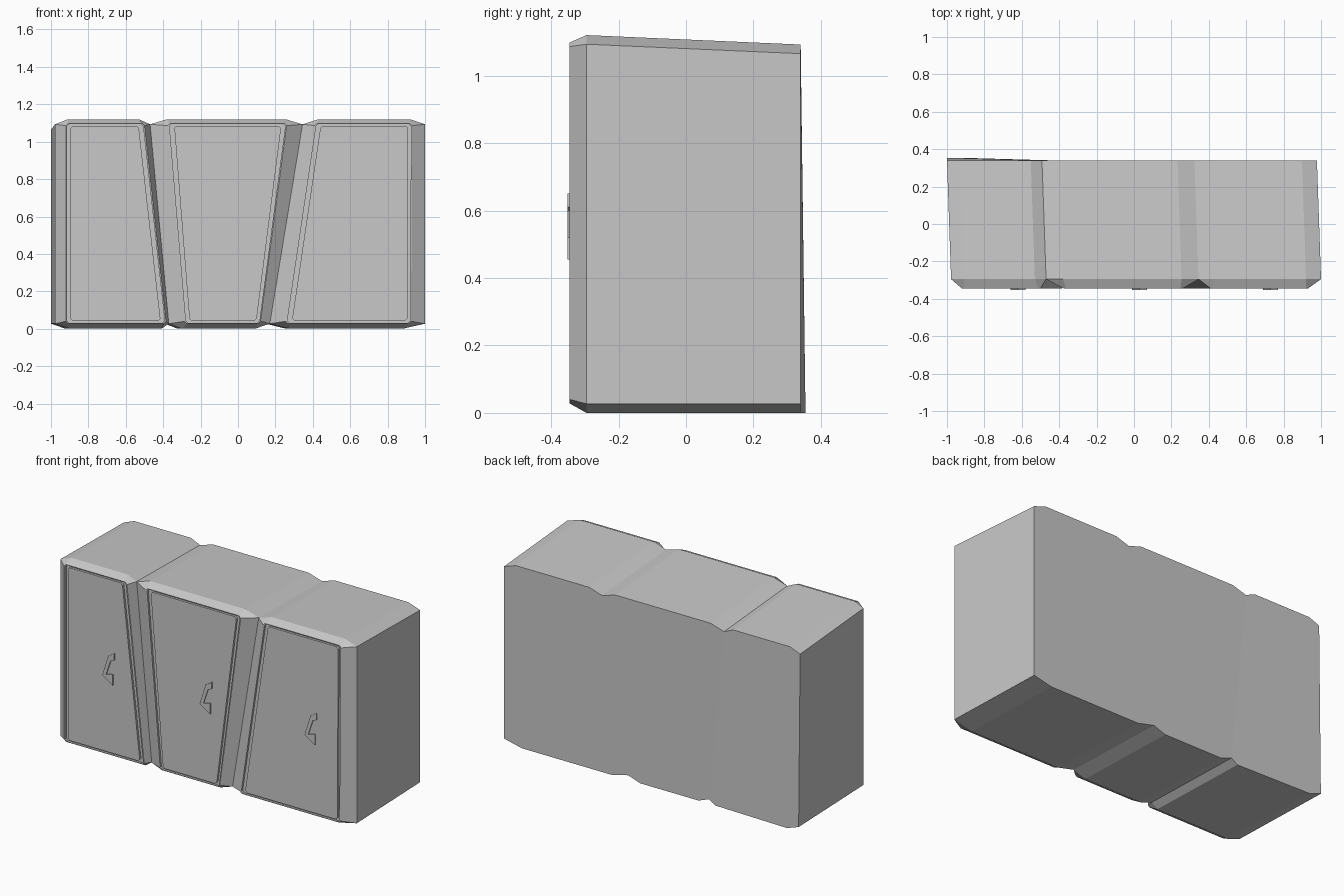
import bpy, bmesh

cube = bpy.data.objects.get("Cube")
if cube:
    bpy.data.objects.remove(cube, do_unlink=True)

grey = bpy.data.materials.new("plain grey")
grey.use_nodes = True
GREY = (0.58, 0.58, 0.58, 1)
grey.diffuse_color = GREY
grey.node_tree.nodes["Principled BSDF"].inputs["Base Color"].default_value = GREY

BEVEL_Y, FACE_Y, GROOVE_Y, BACK_Y = -0.295, -0.345, -0.332, 0.34


def loft(name, loops):
    """Skin equal-length closed loops and cap both ends."""
    bm = bmesh.new()
    rings = [[bm.verts.new(p) for p in loop] for loop in loops]
    n = len(rings[0])
    for a, b in zip(rings, rings[1:]):
        for i in range(n):
            j = (i + 1) % n
            bm.faces.new((a[i], a[j], b[j], b[i]))
    bm.faces.new(rings[0])
    bm.faces.new(rings[-1])
    bmesh.ops.recalc_face_normals(bm, faces=bm.faces)
    mesh = bpy.data.meshes.new(name)
    bm.to_mesh(mesh)
    bm.free()
    mesh.materials.append(grey)
    obj = bpy.data.objects.new(name, mesh)
    bpy.context.collection.objects.link(obj)
    return obj


def octagon(outer, inner, low, high, chamfer):
    """Clockwise outline: outer = side x values, inner = top/bottom x values,
    each ordered top left, top right, bottom right, bottom left."""
    a, b = outer, inner
    return [(a[0], high - chamfer), (b[0], high), (b[1], high), (a[1], high - chamfer),
            (a[2], low + chamfer), (b[2], low), (b[3], low), (a[3], low + chamfer)]


def cut_quad(xs, low, high, c=0.012):
    """Four sided door outline with tiny corner cuts."""
    inner = (xs[0] + c, xs[1] - c, xs[2] - c, xs[3] + c)
    return octagon(xs, inner, low, high, c)


def at_y(points, y):
    return [(x, y, z) for x, z in points]


def back_loop(points):
    # The back leans slightly left, its top drops, its lower left corner kicks out
    return [(x - 0.022, BACK_Y + (0.014 if x < -0.8 and z < 0.5 else 0),
             z - (0.028 if z > 0.5 else 0)) for x, z in points]


HANDLE = [(-0.01, 0.50), (0.03, 0.625), (0.07, 0.65), (0.07, 0.61),
          (0.045, 0.60), (0.015, 0.51), (0.06, 0.52), (0.06, 0.455)]

# name, body sides, body top and bottom, door edge, panel edge, handle shift
LOCKERS = [
    ("left_side_locker", (-0.978, -0.47, -0.37, -0.978), (-0.91, -0.53, -0.41, -0.90),
     (-0.92, -0.50, -0.385, -0.92), (-0.895, -0.53, -0.415, -0.895), -0.65),
    ("middle_locker", (-0.47, 0.345, 0.17, -0.37), (-0.38, 0.255, 0.09, -0.30),
     (-0.375, 0.26, 0.12, -0.285), (-0.34, 0.23, 0.10, -0.26), 0),
    ("right_side_locker", (0.345, 1.0, 1.0, 0.17), (0.43, 0.92, 0.88, 0.28),
     (0.41, 0.93, 0.925, 0.255), (0.44, 0.91, 0.905, 0.29), 0.70),
]

for name, sides, ends, door, panel, shift in LOCKERS:
    body = octagon(sides, ends, 0.0, 1.12, 0.027)
    edge = cut_quad(door, 0.028, 1.098)
    inset = cut_quad(panel, 0.042, 1.085)
    rim = [((3 * ex + ix) / 4, (3 * ez + iz) / 4)
           for (ex, ez), (ix, iz) in zip(edge, inset)]
    # Body, bevelled front, groove and raised door panel in one skin
    loft(name, [back_loop(body), at_y(body, BEVEL_Y), at_y(edge, FACE_Y),
                at_y(rim, FACE_Y), at_y(rim, GROOVE_Y),
                at_y(inset, GROOVE_Y), at_y(inset, FACE_Y)])
    # Hooked handle plate
    hook = [(x + shift, z) for x, z in HANDLE]
    loft(name.replace("locker", "handle"),
         [at_y(hook, FACE_Y + 0.002), at_y(hook, FACE_Y - 0.007)])
